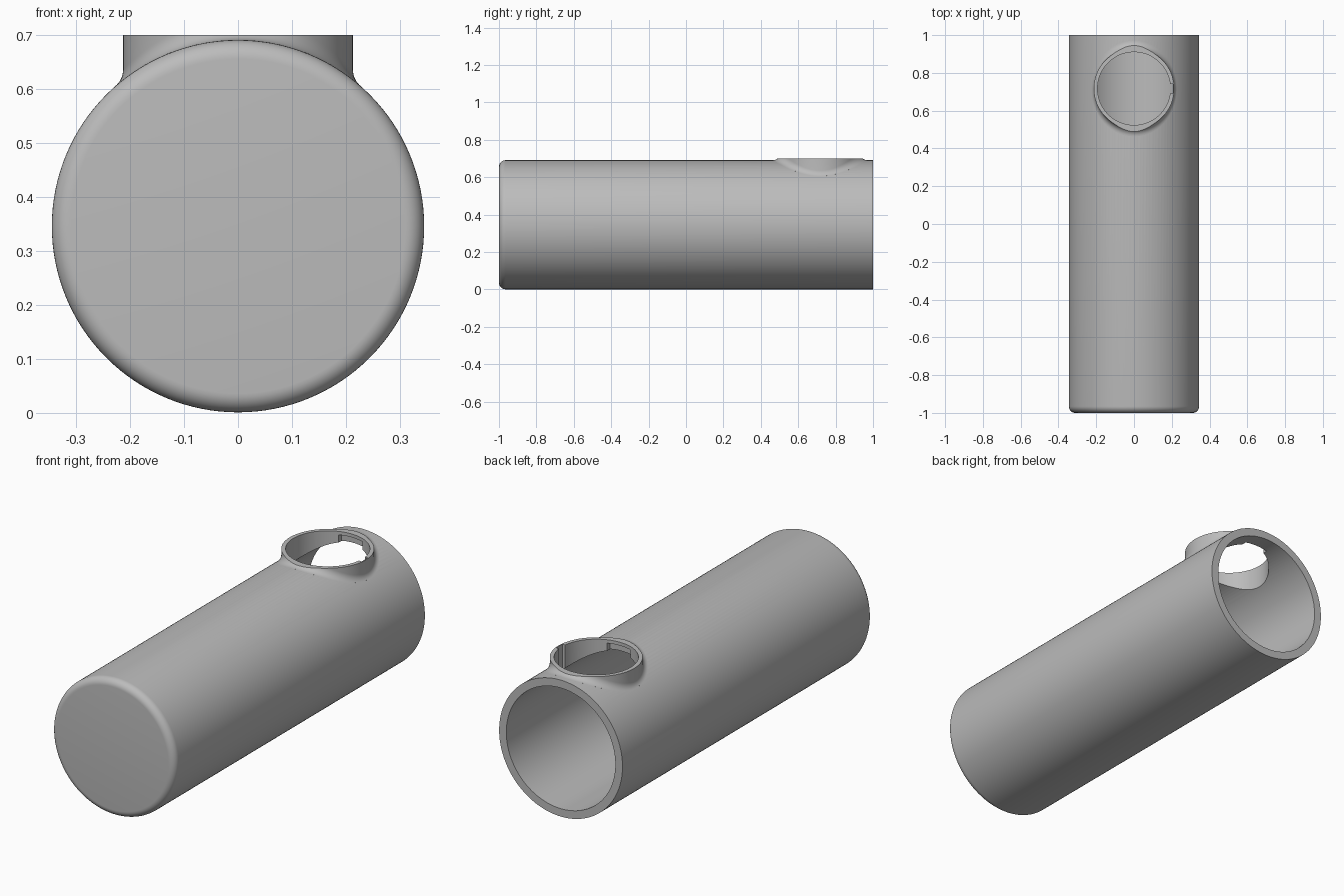
import bpy, bmesh
from math import sin, cos, pi, sqrt, radians
from mathutils import Vector, Matrix

cube = bpy.data.objects.get("Cube")
if cube:
    bpy.data.objects.remove(cube, do_unlink=True)

RADIUS, BORE, AXIS_Z = 0.345, 0.305, 0.346
COLLAR_Y, COLLAR_R, HOLE_R, TOP = 0.717, 0.213, 0.193, 0.70
FILLET, ROUND = 0.04, 0.035

grey = bpy.data.materials.new("plain_grey")
grey.use_nodes = True
grey.diffuse_color = (0.5, 0.5, 0.5, 1)
grey.node_tree.nodes["Principled BSDF"].inputs["Base Color"].default_value = (0.5, 0.5, 0.5, 1)


def finish(name, bm):
    bmesh.ops.recalc_face_normals(bm, faces=bm.faces)
    mesh = bpy.data.meshes.new(name)
    bm.to_mesh(mesh)
    bm.free()
    mesh.materials.append(grey)
    obj = bpy.data.objects.new(name, mesh)
    bpy.context.collection.objects.link(obj)
    return obj


def loft(name, rings):
    """Closed solid through equal-sized rings of points, capped at both ends."""
    bm = bmesh.new()
    loops = [[bm.verts.new(p) for p in ring] for ring in rings]
    n = len(loops[0])
    for a, b in zip(loops, loops[1:]):
        for i in range(n):
            j = (i + 1) % n
            bm.faces.new((a[i], a[j], b[j], b[i]))
    bm.faces.new(loops[0])
    bm.faces.new(loops[-1])
    return finish(name, bm)


def ring_y(r, y, n=128):
    return [(r * sin(2 * pi * i / n), y, AXIS_Z + r * cos(2 * pi * i / n)) for i in range(n)]


def ring_z(r, z, n=128):
    return [(r * cos(2 * pi * i / n), COLLAR_Y + r * sin(2 * pi * i / n), z) for i in range(n)]


def box(name, centre, size):
    bm = bmesh.new()
    bmesh.ops.create_cube(bm, size=1, matrix=Matrix.Translation(centre) @ Matrix.Diagonal((*size, 1)))
    return finish(name, bm)


def combine(target, other, operation):
    mod = target.modifiers.new(other.name, 'BOOLEAN')
    mod.operation, mod.object, mod.solver = operation, other, 'EXACT'
    bpy.context.view_layer.objects.active = target
    bpy.ops.object.modifier_apply(modifier=mod.name)
    bpy.data.objects.remove(other, do_unlink=True)


# Tube body with a rounded closed front
steps = [radians(90 * k / 8) for k in range(9)]
tube = loft("tube_body", [ring_y(RADIUS - ROUND + ROUND * sin(t), -1 + ROUND - ROUND * cos(t))
                          for t in steps] + [ring_y(RADIUS, 1)])

# Collar flaring into the tube along a rolling-ball fillet
columns = []
for i in range(128):
    a = 2 * pi * i / 128
    out = Vector((cos(a), sin(a), 0))
    ball = Vector((0, COLLAR_Y, 0)) + out * (COLLAR_R + FILLET)
    rise = sqrt((RADIUS + FILLET) ** 2 - ball.x ** 2)
    ball.z = AXIS_Z + rise
    down = Vector((-ball.x, 0, -rise)).normalized()
    arc = [ball + (-out).slerp(down, k / 10) * FILLET for k in range(11)]
    columns.append([Vector((0, COLLAR_Y, 0.8)) + out * COLLAR_R] + arc + [arc[-1] + down * 0.02])
collar = loft("collar", list(zip(*columns)) + [ring_z(0.1, 0.5)])
combine(tube, collar, 'UNION')

# Level rim, long bore and collar opening
combine(tube, box("rim_trim", (0, COLLAR_Y, TOP + 0.1), (1, 1, 0.2)), 'DIFFERENCE')
combine(tube, loft("bore", [ring_y(BORE, -0.96), ring_y(BORE, 1.1)]), 'DIFFERENCE')
combine(tube, loft("opening", [ring_z(HOLE_R, 0.4), ring_z(HOLE_R, 0.9)]), 'DIFFERENCE')

# Key slot at the side and two undercut pockets below the rim
combine(tube, box("key_slot", (0.177, COLLAR_Y, 0.6), (0.06, 0.05, 0.4)), 'DIFFERENCE')
for side in (-1, 1):
    combine(tube, box("pocket", (0, COLLAR_Y + side * 0.175, 0.64), (0.132, 0.06, 0.086)), 'DIFFERENCE')

bpy.ops.object.select_all(action='DESELECT')
tube.select_set(True)
bpy.context.view_layer.objects.active = tube
bpy.ops.object.shade_smooth_by_angle(angle=radians(30))
